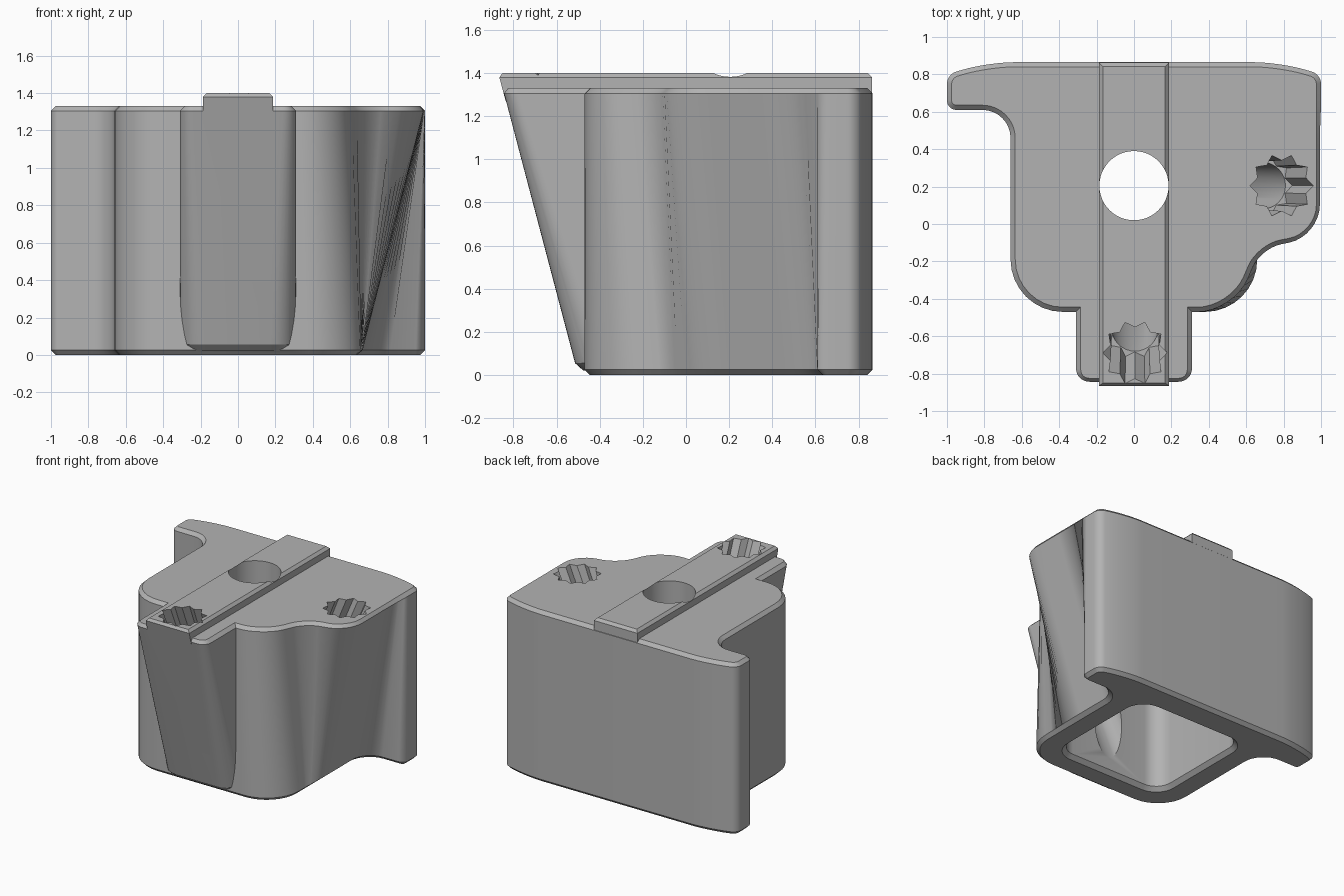
import bpy, bmesh, math
from mathutils import Vector

if "Cube" in bpy.data.objects:
    bpy.data.objects.remove(bpy.data.objects["Cube"], do_unlink=True)

TOP = 1.33      # height of the main deck
CH = 0.025      # edge chamfer

grey = bpy.data.materials.new("plain grey")
grey.use_nodes = True
grey.diffuse_color = (0.45, 0.45, 0.45, 1)
grey.node_tree.nodes["Principled BSDF"].inputs["Base Color"].default_value = (0.45, 0.45, 0.45, 1)


def rounded(corners, seg=8):
    """Closed counter-clockwise outline; each corner is (x, y, rounding length)."""
    pts = []
    for i, (x, y, d) in enumerate(corners):
        p = Vector((x, y))
        before = Vector(corners[i - 1][:2])
        after = Vector(corners[(i + 1) % len(corners)][:2])
        a = p + (before - p).normalized() * d
        b = p + (after - p).normalized() * d
        c1, c2 = a.lerp(p, 0.55), b.lerp(p, 0.55)
        for k in range(seg + 1):
            t = k / seg
            s = 1 - t
            pts.append(a * s**3 + c1 * 3 * s * s * t + c2 * 3 * s * t * t + b * t**3)
    return pts


def box(half, front, back):
    """Sharp rectangle outline."""
    return [Vector(p) for p in ((-half, front), (half, front), (half, back), (-half, back))]


def radial(cx, cy, radii, n):
    """Circle or star outline, cycling through the given radii."""
    return [Vector((cx + radii[i % len(radii)] * math.cos(i * math.tau / n),
                    cy + radii[i % len(radii)] * math.sin(i * math.tau / n))) for i in range(n)]


def grow(pts, d):
    """Offset a counter-clockwise outline outwards by d."""
    out = []
    for i, p in enumerate(pts):
        u = (p - pts[i - 1]).normalized()
        v = (pts[(i + 1) % len(pts)] - p).normalized()
        n = Vector((u.y + v.y, -u.x - v.x)).normalized()
        out.append(p + n * d / max(0.5, n.dot(Vector((u.y, -u.x)))))
    return out


def loft(name, low, high, rings):
    """Solid through the outlines at floor and deck; rings are (z, offset)."""
    bm = bmesh.new()
    loops = []
    for z, d in rings:
        pts = grow([a + (b - a) * (z / TOP) for a, b in zip(low, high)], d)
        loops.append([bm.verts.new((p.x, p.y, z)) for p in pts])
    n = len(low)
    for r, s in zip(loops, loops[1:]):
        for i in range(n):
            j = (i + 1) % n
            bm.faces.new((r[i], r[j], s[j], s[i]))
    bm.faces.new(loops[0][::-1])
    bm.faces.new(loops[-1])
    mesh = bpy.data.meshes.new(name)
    bm.to_mesh(mesh)
    bm.free()
    mesh.materials.append(grey)
    obj = bpy.data.objects.new(name, mesh)
    bpy.context.collection.objects.link(obj)
    return obj


def moved(pts, dx, dy):
    return [p + Vector((dx, dy)) for p in pts]


def combine(target, tool, operation):
    mod = target.modifiers.new(operation.lower(), "BOOLEAN")
    mod.operation, mod.solver, mod.object = operation, "EXACT", tool
    bpy.context.view_layer.objects.active = target
    bpy.ops.object.modifier_apply(modifier=mod.name)
    bpy.data.objects.remove(tool, do_unlink=True)


# Main block: T-shaped at the floor, flaring out on the +x side at the deck
shared = [(1, .8, .05), (.78, .865, .14), (-.78, .865, .14), (-1, .8, .05), (-1, .61, .05),
          (-.66, .61, .15), (-.66, -.47, .28)]
floor = rounded(shared + [(.66, -.47, .28), (.66, -.08, .04), (.66, .1, .1), (.66, .61, .15), (1, .61, .05)])
deck = rounded(shared + [(.53, -.47, .19), (.68, -.13, .11), (1, -.07, .17), (1, .45, .1), (1, .64, .03)])
body = loft("bracket_block", floor, deck, [(0, -CH), (CH, 0), (TOP - CH, 0), (TOP, -CH)])

# Leaning front spout
spout_low = rounded([(-.31, -.5, .14), (.31, -.5, .14), (.31, -.22, .07), (-.31, -.22, .07)])
spout_high = rounded([(-.31, -.85, .07), (.31, -.85, .07), (.31, -.22, .07), (-.31, -.22, .07)])
spout = loft("front_spout", spout_low, spout_high,
             [(.02, -.03), (.055, 0), (TOP - CH, 0), (TOP, -CH)])
combine(body, spout, "UNION")

# Raised rail along the deck
rail = loft("deck_rail", box(.187, -.5, .863), box(.187, -.852, .863), [(1.27, 0), (1.38, 0), (1.4, -.02)])
combine(body, rail, "UNION")

# Hollow underside with a chamfered rim
room = rounded([(-.46, -.28, .13), (.46, -.28, .13), (.46, .63, .13), (-.46, .63, .13)])
combine(body, loft("cavity", room, room, [(-.01, .04), (.03, 0), (1.15, 0)]), "DIFFERENCE")

# Round hole through the deck
hole = radial(0, .205, [.185], 48)
combine(body, loft("deck_hole", hole, hole, [(1, 0), (1.5, 0)]), "DIFFERENCE")

# Slanted tunnels with fluted mouths, running from the deck into the cavity
lean = .42 * TOP
for x, y, dx, dy in ((.005, -.66, 0, lean), (.79, .205, -lean, 0)):
    tube = radial(x, y, [.125], 32)
    combine(body, loft("tunnel", moved(tube, dx, dy), tube, [(.1, 0), (1.2, 0)]), "DIFFERENCE")
    star = radial(x, y, [.175, .14], 20)
    combine(body, loft("fluted_mouth", moved(star, dx, dy), star, [(1.08, -.01), (1.5, 0)]), "DIFFERENCE")

bpy.ops.object.select_all(action="DESELECT")
body.select_set(True)
bpy.context.view_layer.objects.active = body
bpy.ops.object.shade_smooth_by_angle(angle=math.radians(30))
